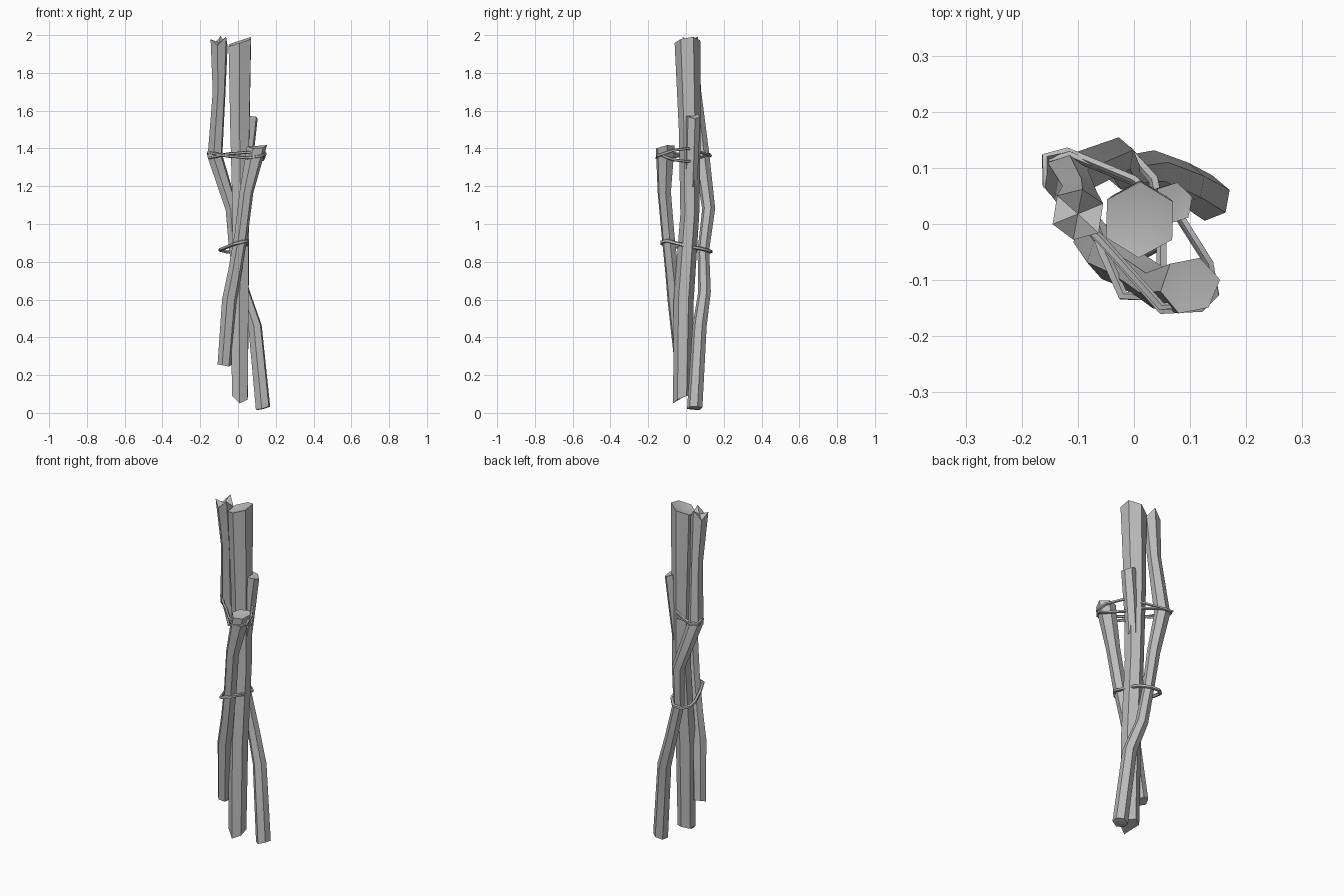
import bpy, bmesh, math
from mathutils import Vector

cube = bpy.data.objects.get("Cube")
if cube:
    bpy.data.objects.remove(cube)


def material(name, value):
    m = bpy.data.materials.new(name)
    m.use_nodes = True
    colour = (value, value, value, 1)
    m.diffuse_color = colour
    m.node_tree.nodes["Principled BSDF"].inputs["Base Color"].default_value = colour
    return m


grey = material("plain grey", 0.5)


def finish(name, bm, angle):
    bmesh.ops.recalc_face_normals(bm, faces=bm.faces)
    mesh = bpy.data.meshes.new(name)
    bm.to_mesh(mesh)
    bm.free()
    mesh.materials.append(grey)
    ob = bpy.data.objects.new(name, mesh)
    bpy.context.collection.objects.link(ob)
    bpy.ops.object.select_all(action="DESELECT")
    ob.select_set(True)
    bpy.context.view_layer.objects.active = ob
    bpy.ops.object.shade_smooth_by_angle(angle=math.radians(angle))


def stick(name, path, sides=6, turn=0.0, start=(), end=()):
    """Faceted branch through (x, y, z, radius) points; start and end lift the rim corners."""
    bm = bmesh.new()
    pts = [Vector(p[:3]) for p in path]
    rings = []
    for i, p in enumerate(pts):
        along = (pts[min(i + 1, len(pts) - 1)] - pts[max(i - 1, 0)]).normalized()
        tilt = Vector((0, 0, 1)).rotation_difference(along)
        lift = start if i == 0 else end if i == len(pts) - 1 else ()
        ring = []
        for k in range(sides):
            a = turn + math.tau * k / sides
            v = p + tilt @ Vector((math.cos(a), math.sin(a), 0)) * path[i][3]
            if lift:
                v += along * lift[k % len(lift)]
            ring.append(bm.verts.new(v))
        rings.append(ring)
    for a, b in zip(rings, rings[1:]):
        for k in range(sides):
            j = (k + 1) % sides
            bm.faces.new((a[k], a[j], b[j], b[k]))
    # Broken ends fan out from a centre point
    for ring, p in ((rings[0], pts[0]), (rings[-1], pts[-1])):
        c = bm.verts.new(p)
        for k in range(sides):
            bm.faces.new((ring[k], ring[(k + 1) % sides], c))
    finish(name, bm, 50)


def binding(name, path, r=0.009, sides=5):
    """Closed cord loop."""
    bm = bmesh.new()
    pts = [Vector(p) for p in path]
    n = len(pts)
    rings = []
    for i, p in enumerate(pts):
        along = (pts[(i + 1) % n] - pts[i - 1]).normalized()
        out = along.cross(Vector((0, 0, 1))).normalized()
        up = out.cross(along)
        rings.append([bm.verts.new(p + r * (out * math.cos(math.tau * k / sides)
                                            + up * math.sin(math.tau * k / sides)))
                      for k in range(sides)])
    for i in range(n):
        a, b = rings[i], rings[(i + 1) % n]
        for k in range(sides):
            j = (k + 1) % sides
            bm.faces.new((a[k], a[j], b[j], b[k]))
    finish(name, bm, 60)


# Main straight stick with its broken side stub
stick("main_stick",
      [(0.01, -0.02, 0.08, 0.048), (0.01, -0.012, 0.6, 0.053), (0.015, 0.02, 1.05, 0.05),
       (0.01, 0.02, 1.5, 0.058), (0.01, 0.008, 1.95, 0.068)],
      turn=0.5, start=(0.01, 0.02, 0.01, 0.01, -0.03, -0.01), end=(0.04, 0.02, 0, -0.01, 0.01, 0.03))
stick("side_stub",
      [(0.03, 0.025, 1.2, 0.035), (0.05, 0.032, 1.4, 0.038), (0.069, 0.037, 1.57, 0.038)],
      turn=0.3, end=(-0.01, 0, 0.01, 0.01, 0, 0))

# Front stick leaning across the bundle
stick("front_stick",
      [(-0.072, -0.025, 0.255, 0.037), (-0.045, -0.06, 0.6, 0.04), (-0.016, -0.075, 0.75, 0.037),
       (0.018, -0.096, 0.95, 0.036), (0.045, -0.115, 1.17, 0.037), (0.097, -0.11, 1.4, 0.052)],
      turn=0.2, start=(0, 0.01, 0.01, 0, 0, -0.005), end=(0.03, 0.02, 0.005, 0, -0.005, 0.01))

# Crooked stick winding behind the bundle
stick("crooked_stick",
      [(0.133, 0.046, 0.02, 0.041), (0.09, 0.072, 0.46, 0.038), (0.03, 0.098, 0.64, 0.034),
       (-0.018, 0.092, 0.86, 0.031), (-0.033, 0.12, 1.08, 0.035), (-0.122, 0.083, 1.36, 0.042),
       (-0.1, 0.045, 1.7, 0.036), (-0.1, 0.018, 1.96, 0.048)],
      turn=0.35, start=(0.01, 0.01, 0, 0, 0, 0.01), end=(-0.02, 0.03, -0.02, 0.02, -0.01, 0.035))

# Cords tying the sticks together
upper = [(-0.158, 0.12, 1.37), (-0.12, 0.13, 1.36), (0, 0.08, 1.38), (0.085, 0.01, 1.4),
         (0.135, -0.07, 1.39), (0.145, -0.125, 1.37), (0.12, -0.15, 1.36), (0.05, -0.155, 1.35),
         (-0.06, -0.03, 1.36), (-0.157, 0.07, 1.38)]
binding("upper_cord", upper, 0.008)
binding("upper_cord_second", [(x * 0.97, y * 0.95, 2.73 - z) for x, y, z in upper], 0.008)
binding("lower_cord",
        [(-0.095, 0.1, 0.862), (-0.06, 0.132, 0.853), (-0.01, 0.13, 0.856), (0.035, 0.08, 0.87),
         (0.05, 0, 0.885), (0.05, -0.1, 0.912), (0.02, -0.128, 0.905), (-0.02, -0.128, 0.895),
         (-0.055, -0.05, 0.88), (-0.09, 0.05, 0.866)], 0.01)
